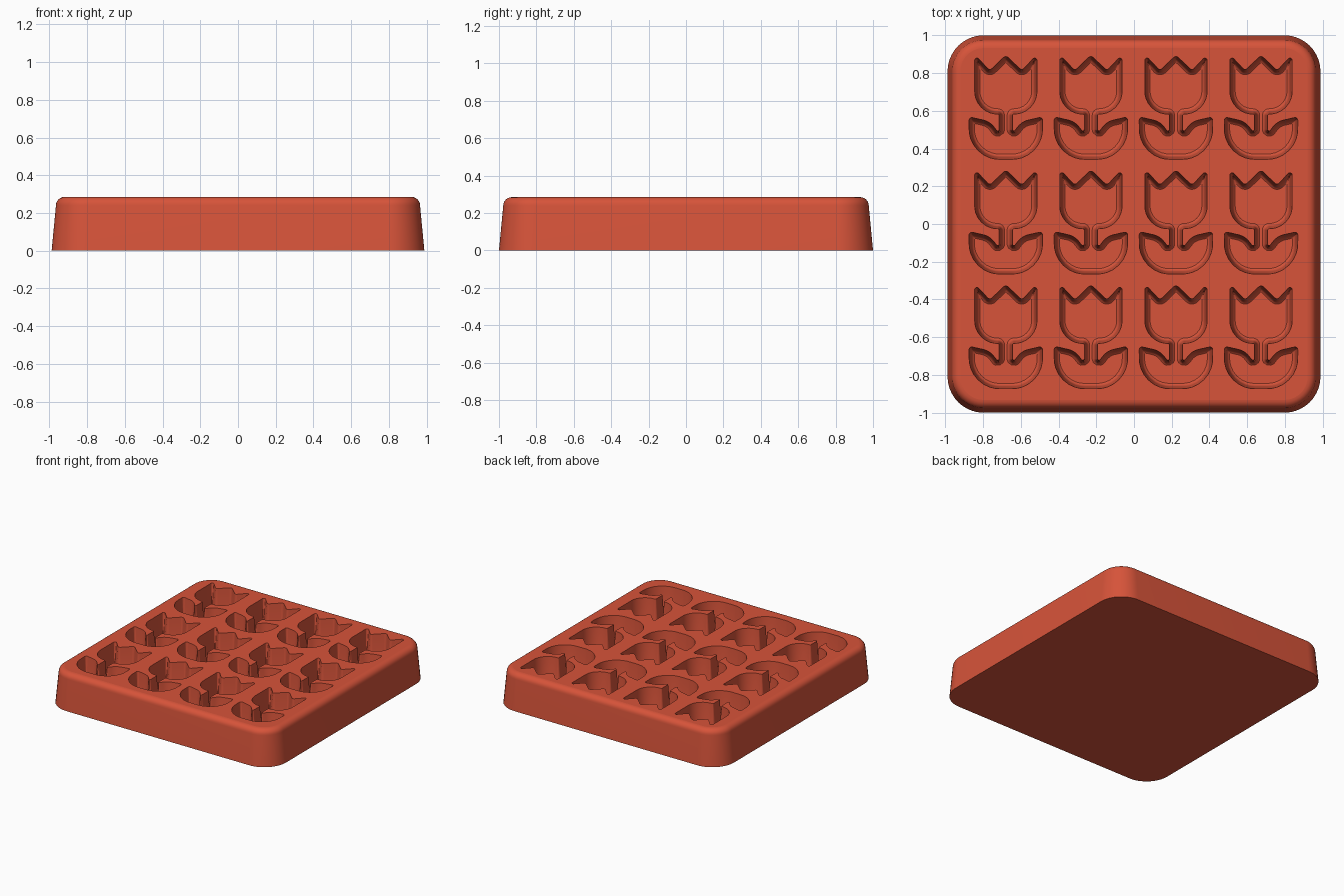
import bpy, bmesh, math
from mathutils import Vector

cube = bpy.data.objects.get("Cube")
if cube:
    bpy.data.objects.remove(cube, do_unlink=True)

HEIGHT, FLOOR = 0.285, 0.085


def rounded_ring(corners, inset, steps):
    """Clockwise corners (x, y, radius) moved inward, then filleted."""
    n = len(corners)
    pts = [Vector(c[:2]) for c in corners]
    dirs = [(pts[(i + 1) % n] - pts[i]).normalized() for i in range(n)]
    ring = []
    for i, (x, y, radius) in enumerate(corners):
        a, b = dirs[i - 1], dirs[i]
        na, nb = Vector((a.y, -a.x)), Vector((b.y, -b.x))
        p = pts[i] + (na + nb) * inset / (1 + na.dot(nb))
        convex = a.x * b.y - a.y * b.x < 0
        r = max(radius - inset, 0.004) if convex else radius + inset
        half = (-a).angle(b) / 2
        centre = p + (b - a).normalized() * r / math.sin(half)
        start = p - a * r / math.tan(half) - centre
        end = p + b * r / math.tan(half) - centre
        for k in range(steps + 1):
            ring.append(centre + start.lerp(end, k / steps).normalized() * r)
    return ring


def loft(bm, corners, levels, steps, offset=(0, 0)):
    """Closed solid through (z, inset) levels."""
    rings = []
    for z, inset in levels:
        rings.append([bm.verts.new((p.x + offset[0], p.y + offset[1], z))
                      for p in rounded_ring(corners, inset, steps)])
    n = len(rings[0])
    for low, high in zip(rings, rings[1:]):
        for i in range(n):
            j = (i + 1) % n
            bm.faces.new((low[i], low[j], high[j], high[i]))
    bm.faces.new(rings[0])
    bm.faces.new(rings[-1])


def make_object(name, bm):
    bmesh.ops.recalc_face_normals(bm, faces=bm.faces)
    mesh = bpy.data.meshes.new(name)
    bm.to_mesh(mesh)
    bm.free()
    obj = bpy.data.objects.new(name, mesh)
    bpy.context.collection.objects.link(obj)
    return obj


# Tray block: tapered sides and a rounded top edge
w, d, r = 0.988, 1.0, 0.19
block = [(-w, d, r), (w, d, r), (w, -d, r), (-w, -d, r)]
fillet = 0.045
levels = [(0, 0)]
for k in range(7):
    t = k / 6 * math.pi / 2
    levels.append((HEIGHT - fillet * (1 - math.sin(t)),
                   0.023 + fillet * (1 - math.cos(t))))
bm = bmesh.new()
loft(bm, block, levels, 12)
tray = make_object("mould_tray", bm)

# Tulip outline: petals, cup, stem and leaf, mirrored about the stem
half = [
    (0.165, 0.285, 0.012), (0.165, -0.03, 0.12),
    (0.035, -0.03, 0.008), (0.035, -0.135, 0.008),
    (0.085, -0.07, 0.1), (0.195, -0.045, 0.015), (0.193, -0.27, 0.16),
]
valley = (0.085, 0.2, 0.015)
right = [valley] + half
tulip = [(0, 0.282, 0.02)] + right + [(-x, y, q) for x, y, q in reversed(right)]

# Cavity cutter: drafted walls with a soft edge at the floor
cavity = [(HEIGHT + 0.03, -0.001), (HEIGHT, 0), (FLOOR + 0.03, 0.012),
          (FLOOR + 0.015, 0.015), (FLOOR + 0.005, 0.021), (FLOOR, 0.028)]
bm = bmesh.new()
for col in range(4):
    for row in range(3):
        loft(bm, tulip, cavity, 8,
             ((col - 1.5) * 0.451 - 0.003, (row - 1) * 0.608 + 0.005))
cutter = make_object("tulip_cutter", bm)
cutter.hide_render = True

bpy.ops.object.select_all(action='DESELECT')
bpy.context.view_layer.objects.active = tray
tray.select_set(True)
cut = tray.modifiers.new("cavities", 'BOOLEAN')
cut.operation = 'DIFFERENCE'
cut.solver = 'EXACT'
cut.object = cutter
bpy.ops.object.modifier_apply(modifier=cut.name)
bpy.data.objects.remove(cutter, do_unlink=True)

# Smooth walls, flat top, floors and base
bpy.ops.object.shade_smooth_by_angle(angle=math.radians(35))
for face in tray.data.polygons:
    if abs(face.normal.z) > 0.999:
        face.use_smooth = False

# Terracotta silicone
mat = bpy.data.materials.new("terracotta_red")
mat.use_nodes = True
colour = (0.68, 0.088, 0.042, 1)
mat.diffuse_color = colour
mat.node_tree.nodes["Principled BSDF"].inputs["Base Color"].default_value = colour
tray.data.materials.clear()
tray.data.materials.append(mat)
